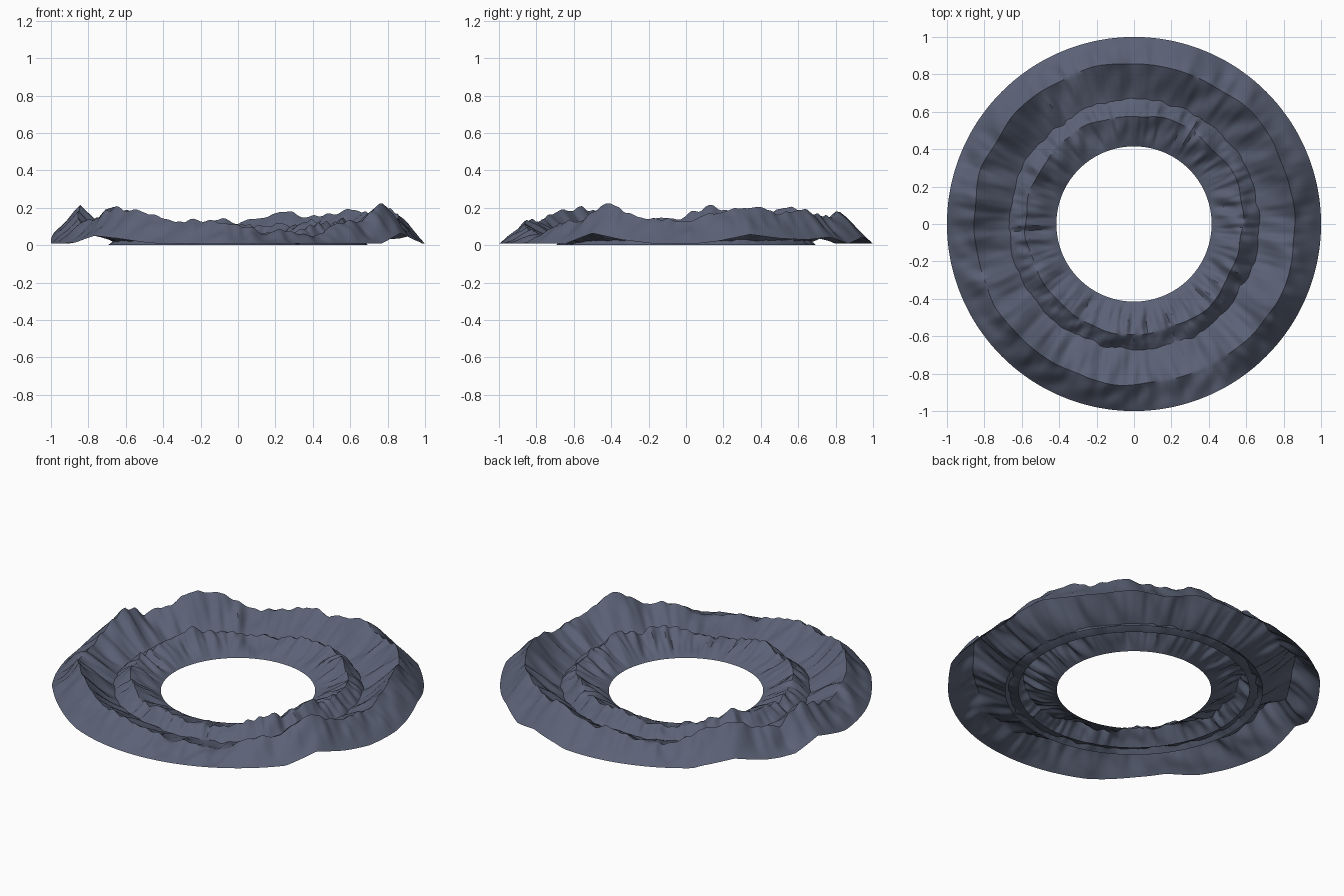
import bpy, bmesh, math
from mathutils import Vector, noise

if "Cube" in bpy.data.objects:
    bpy.data.objects.remove(bpy.data.objects["Cube"])

slate = bpy.data.materials.new("slate_rock")
slate.use_nodes = True
COLOUR = (0.105, 0.122, 0.182, 1)
slate.diffuse_color = COLOUR
slate.node_tree.nodes["Principled BSDF"].inputs["Base Color"].default_value = COLOUR

SEGMENTS, ROWS = 400, 28

# Crest heights in hundredths, evenly spaced counter-clockwise from +x
OUTER = [13, 16, 21, 18, 17, 19, 14, 19, 16, 11, 14, 9, 9, 16, 20, 15, 13, 22,
         16, 11, 14, 15, 20, 18, 15, 13, 13, 10, 7, 6, 7, 11, 14, 22, 17, 14]
INNER = [11, 10, 9, 12, 10, 11, 10, 6, 7, 8, 13, 10,
         8, 8, 10, 10, 8, 9, 9, 6, 6, 12, 10, 14]


def crest_height(samples, angle):
    """Interpolate the evenly spaced crest heights into pointed peaks."""
    f = angle / math.tau * len(samples)
    i, t = int(f), f % 1
    n = len(samples)
    return (samples[i % n] * (1 - t) + samples[(i + 1) % n] * t) / 100


def ring_noise(angle, freq, seed, offset=0.0):
    """Noise that repeats seamlessly around the circle."""
    return noise.noise(Vector((math.cos(angle) * freq, math.sin(angle) * freq, seed + offset)))


def mountain_ring(name, r_in, r_crest, r_out, samples, rim_lift, valley_power, seed):
    """Open sheet of rock rising from two rims to a jagged crest."""
    bm = bmesh.new()
    rows = []
    for k in range(ROWS + 1):
        s = 2 * k / ROWS - 1                      # -1 inner rim, 0 crest, 1 outer rim
        rise = 1 - abs(s)
        ring = []
        for j in range(SEGMENTS):
            a = math.tau * j / SEGMENTS
            crest = r_crest + 0.02 * ring_noise(a, 4, seed)
            r = crest + s * (r_out - crest if s > 0 else crest - r_in)
            # fine jags on the crest, gullies running down the slopes
            jag = 0.022 * ring_noise(a, 9, seed + 9) + 0.022 * ring_noise(a, 17, seed + 5)
            height = crest_height(samples, a)
            gully = (0.04 * ring_noise(a + 0.06 * s, 9, seed + 20, s * 0.8)
                     + 0.014 * ring_noise(a, 22, seed + 30, s * 0.8))
            gully *= math.sin(rise * math.pi) * rise ** 0.5
            # the outer rim lifts beneath the tall peaks
            base = rim_lift * (0.008 + 0.7 * max(0, height - 0.14)) if s > 0 else 0.003
            power = valley_power if s < 0 else 1.0
            z = base + (height + jag - base) * rise ** power + gully
            z = max(z, base * (1 - rise))
            ring.append(bm.verts.new((r * math.cos(a), r * math.sin(a), z)))
        rows.append(ring)
    for low, high in zip(rows, rows[1:]):
        for j in range(SEGMENTS):
            n = (j + 1) % SEGMENTS
            bm.faces.new((low[j], high[j], high[n], low[n]))
    mesh = bpy.data.meshes.new(name)
    bm.to_mesh(mesh)
    bm.free()
    mesh.materials.append(slate)
    ob = bpy.data.objects.new(name, mesh)
    bpy.context.collection.objects.link(ob)
    bpy.ops.object.select_all(action="DESELECT")
    ob.select_set(True)
    bpy.context.view_layer.objects.active = ob
    bpy.ops.object.shade_smooth_by_angle(angle=math.radians(40))


# Tall outer range overlapping the lower inner range in the valley
mountain_ring("outer_mountain_range", 0.62, 0.86, 1.0, OUTER, 1, 1.25, 3.3)
mountain_ring("inner_mountain_range", 0.415, 0.585, 0.695, INNER, 0, 1.0, 71.7)
